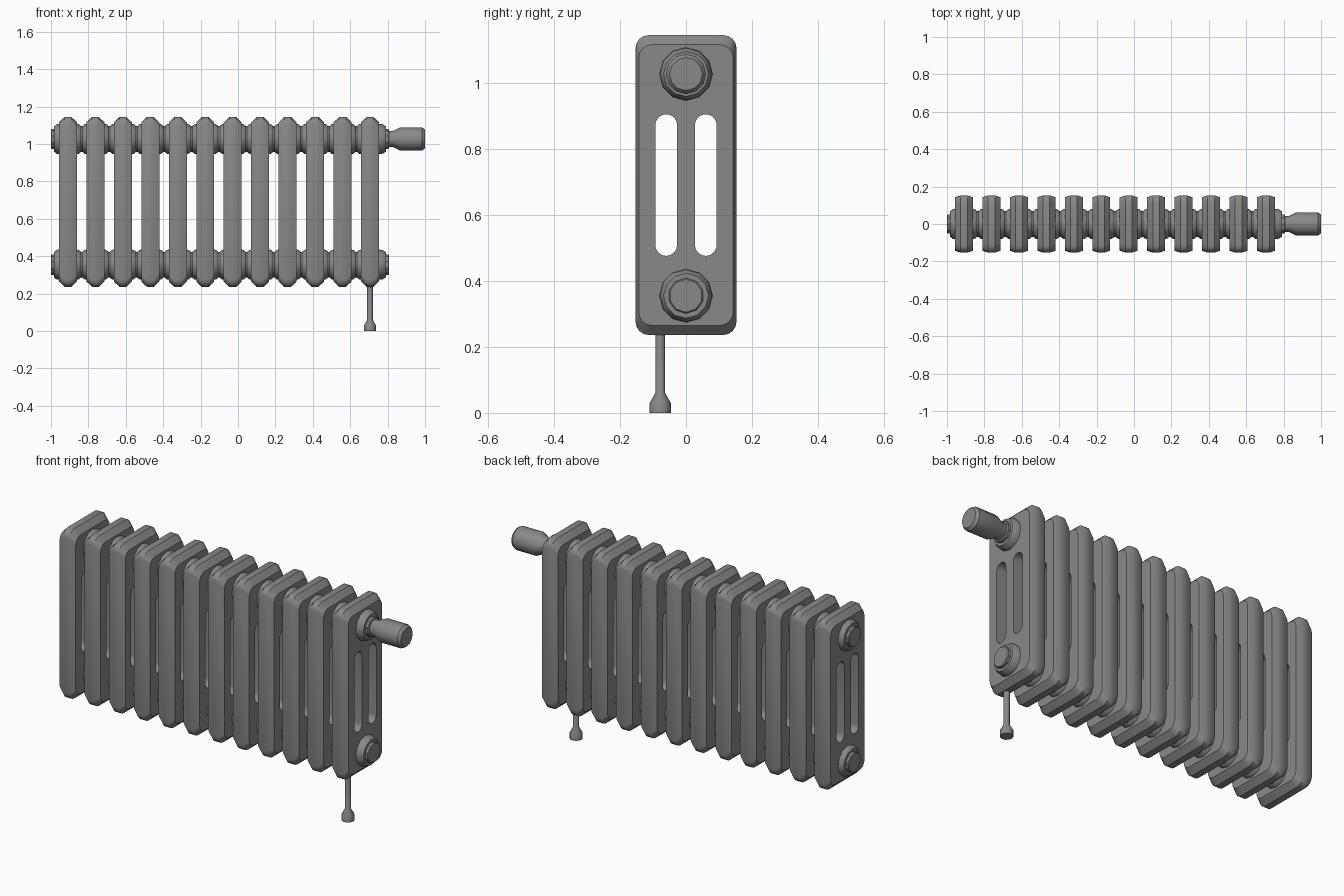
import bpy
import bmesh
from math import sin, cos, pi, radians
from mathutils import Matrix, Vector

cube = bpy.data.objects.get("Cube")
if cube:
    bpy.data.objects.remove(cube)

# One painted metal colour
grey = bpy.data.materials.new("grey_metal")
grey.use_nodes = True
grey.diffuse_color = (0.25, 0.25, 0.25, 1)
grey.node_tree.nodes["Principled BSDF"].inputs["Base Color"].default_value = (0.25, 0.25, 0.25, 1)

COUNT, FIRST, PITCH = 12, -0.909, 0.1468
HALF = 0.048                      # half thickness of a section
LAST = FIRST + PITCH * (COUNT - 1)
PIPE_Z = {"upper": 1.027, "lower": 0.355}


def finish(name, bm, angle=35):
    bmesh.ops.recalc_face_normals(bm, faces=bm.faces)
    mesh = bpy.data.meshes.new(name)
    bm.to_mesh(mesh)
    bm.free()
    mesh.materials.append(grey)
    obj = bpy.data.objects.new(name, mesh)
    bpy.context.collection.objects.link(obj)
    bpy.ops.object.select_all(action="DESELECT")
    obj.select_set(True)
    bpy.context.view_layer.objects.active = obj
    bpy.ops.object.shade_smooth_by_angle(angle=radians(angle))
    return obj


def repeat(obj, count):
    mod = obj.modifiers.new("Repeat", "ARRAY")
    mod.count = count
    mod.use_relative_offset = False
    mod.use_constant_offset = True
    mod.constant_offset_displace = (PITCH, 0, 0)


def rounded_loop(bm, x, yc, hy, z0, z1, r, steps):
    """Closed loop of verts: a rounded rectangle in the plane at x."""
    verts = []
    corners = [(1, z1 - r), (-1, z1 - r), (-1, z0 + r), (1, z0 + r)]
    for q, (side, zc) in enumerate(corners):
        for i in range(steps + 1):
            if r == hy and q in (1, 3) and i == 0:
                continue          # semicircle ends share this vertex
            a = (q + i / steps) * pi / 2
            verts.append(bm.verts.new((x, yc + side * (hy - r) + r * cos(a), zc + r * sin(a))))
    return verts


def bridge(bm, a, b):
    for i in range(len(a)):
        j = (i + 1) % len(a)
        bm.faces.new((a[i], a[j], b[j], b[i]))


def loop_edges(bm, loop):
    return [bm.edges.get((v, loop[i - 1])) for i, v in enumerate(loop)]


def lathe(name, profile, origin, axis="X", sides=12, angle=35):
    """Turned part; profile is (distance along axis, radius)."""
    bm = bmesh.new()
    rings = []
    for t, r in profile:
        ring = []
        for i in range(sides):
            a = 2 * pi * i / sides
            ring.append(bm.verts.new((t, r * sin(a), r * cos(a))))
        rings.append(ring)
    for a, b in zip(rings, rings[1:]):
        bridge(bm, a, b)
    bm.faces.new(rings[0])
    bm.faces.new(rings[-1])
    if axis == "Z":
        bm.transform(Matrix.Rotation(-pi / 2, 4, "Y"))
    bm.transform(Matrix.Translation(Vector(origin)))
    return finish(name, bm, angle)


# Column sections: chamfered rounded slabs with two slots
bm = bmesh.new()
outer, slots = [], {-1: [], 1: []}
for x, dy, dz in ((-HALF, 0.01, 0.029), (-0.018, 0, 0), (0.018, 0, 0), (HALF, 0.01, 0.029)):
    outer.append(rounded_loop(bm, FIRST + x, 0, 0.153 - dy, 0.236 + dz, 1.145 - dz, 0.04, 4))
for a, b in zip(outer, outer[1:]):
    bridge(bm, a, b)
for s in slots:
    slots[s] = [rounded_loop(bm, FIRST + x, 0.06 * s, 0.033, 0.476, 0.905, 0.033, 5)
                for x in (-HALF, HALF)]
    bridge(bm, *slots[s])
for end in (0, -1):
    edges = loop_edges(bm, outer[end])
    for s in slots:
        edges += loop_edges(bm, slots[s][end])
    bmesh.ops.triangle_fill(bm, use_beauty=True, use_dissolve=False, edges=edges)
repeat(finish("column_sections", bm), COUNT)

# Hubs joining the sections, end collars and plugs
gap = PITCH - 2 * HALF
for level, z in PIPE_Z.items():
    hub = lathe(level + "_hubs",
                [(-0.005, 0.081), (0.01, 0.079), (gap * 0.42, 0.069), (gap * 0.58, 0.069),
                 (gap - 0.01, 0.079), (gap + 0.005, 0.081)], (FIRST + HALF, 0, z))
    repeat(hub, COUNT - 1)
    for side, s, x, reach in (("left", 1, LAST + HALF, 0.054), ("right", -1, FIRST - HALF, 0.043)):
        collar = reach - 0.017
        lathe(f"{level}_{side}_collar",
              [(-0.005 * s, 0.081), (collar * 0.5 * s, 0.079), (collar * s, 0.068)], (x, 0, z))
        lathe(f"{level}_{side}_plug",
              [(0, 0.054), ((reach - 0.004) * s, 0.054), (reach * s, 0.05)], (x, 0, z), sides=10)

# Thermostat valve head on the upper left end
lathe("valve_head",
      [(0.79, 0.043), (0.83, 0.043), (0.866, 0.061), (0.985, 0.061), (1.0, 0.05)],
      (0, 0, PIPE_Z["upper"]))

# Supply pipe with flared floor collar
lathe("supply_pipe",
      [(0, 0.032), (0.03, 0.032), (0.06, 0.015), (0.26, 0.015)],
      (LAST, -0.078, 0), axis="Z")
